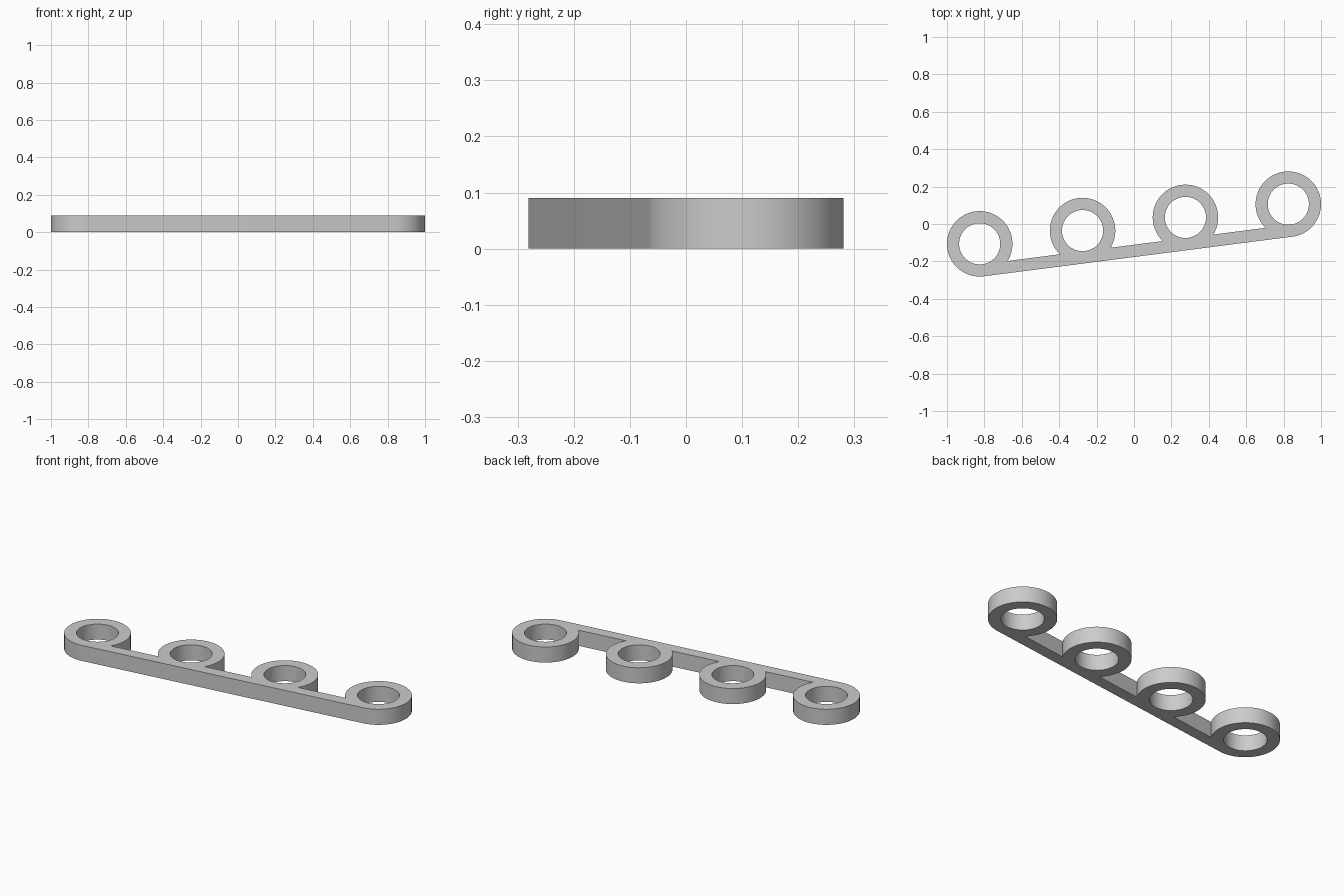
import bpy, bmesh, math
from mathutils import Vector, Matrix

cube = bpy.data.objects.get("Cube")
if cube:
    bpy.data.objects.remove(cube, do_unlink=True)

OUTER, INNER, HEIGHT = 0.175, 0.11, 0.09
END = Vector((0.825, 0.106))            # centre of the last ring
TILT = math.atan2(END.y, END.x)
CENTRES = [END.length * t for t in (-1, -1 / 3, 1 / 3, 1)]
JOIN = math.asin(INNER / OUTER)         # where a ring meets the bar


def arc(cx, radius, start, end, steps=72):
    """Points on a circle centred on the row line."""
    return [(cx + radius * math.cos(start + (end - start) * i / steps),
             radius * math.sin(start + (end - start) * i / steps))
            for i in range(steps + 1)]


def add_loop(bm, points):
    verts = [bm.verts.new((x, y, 0)) for x, y in points]
    return [bm.edges.new((v, verts[i - 1])) for i, v in enumerate(verts)]


# Outer outline: bar underside tangent to the end rings, rings along the top
outline = []
for i in reversed(range(len(CENTRES))):
    start = -math.pi / 2 if i == len(CENTRES) - 1 else -JOIN
    end = 1.5 * math.pi if i == 0 else math.pi + JOIN
    outline += arc(CENTRES[i], OUTER, start, end)

bm = bmesh.new()
edges = add_loop(bm, outline)
for cx in CENTRES:                      # ring holes
    edges += add_loop(bm, arc(cx, INNER, 0, 2 * math.pi)[:-1])
bmesh.ops.triangle_fill(bm, edges=edges, use_beauty=True)

# Raise the flat shape into a plate and turn it along its slope
result = bmesh.ops.extrude_face_region(bm, geom=bm.faces[:])
top = [g for g in result["geom"] if isinstance(g, bmesh.types.BMVert)]
bmesh.ops.translate(bm, verts=top, vec=(0, 0, HEIGHT))
bmesh.ops.rotate(bm, verts=bm.verts, cent=(0, 0, 0),
                 matrix=Matrix.Rotation(TILT, 3, "Z"))
bmesh.ops.recalc_face_normals(bm, faces=bm.faces)

mesh = bpy.data.meshes.new("ring_bar")
bm.to_mesh(mesh)
bm.free()
ring_bar = bpy.data.objects.new("ring_bar", mesh)
bpy.context.collection.objects.link(ring_bar)

# Plain grey
grey = bpy.data.materials.new("light_grey")
grey.use_nodes = True
colour = (0.6, 0.6, 0.6, 1)
grey.diffuse_color = colour
grey.node_tree.nodes["Principled BSDF"].inputs["Base Color"].default_value = colour
mesh.materials.append(grey)

bpy.context.view_layer.objects.active = ring_bar
ring_bar.select_set(True)
bpy.ops.object.shade_smooth_by_angle(angle=math.radians(30))
